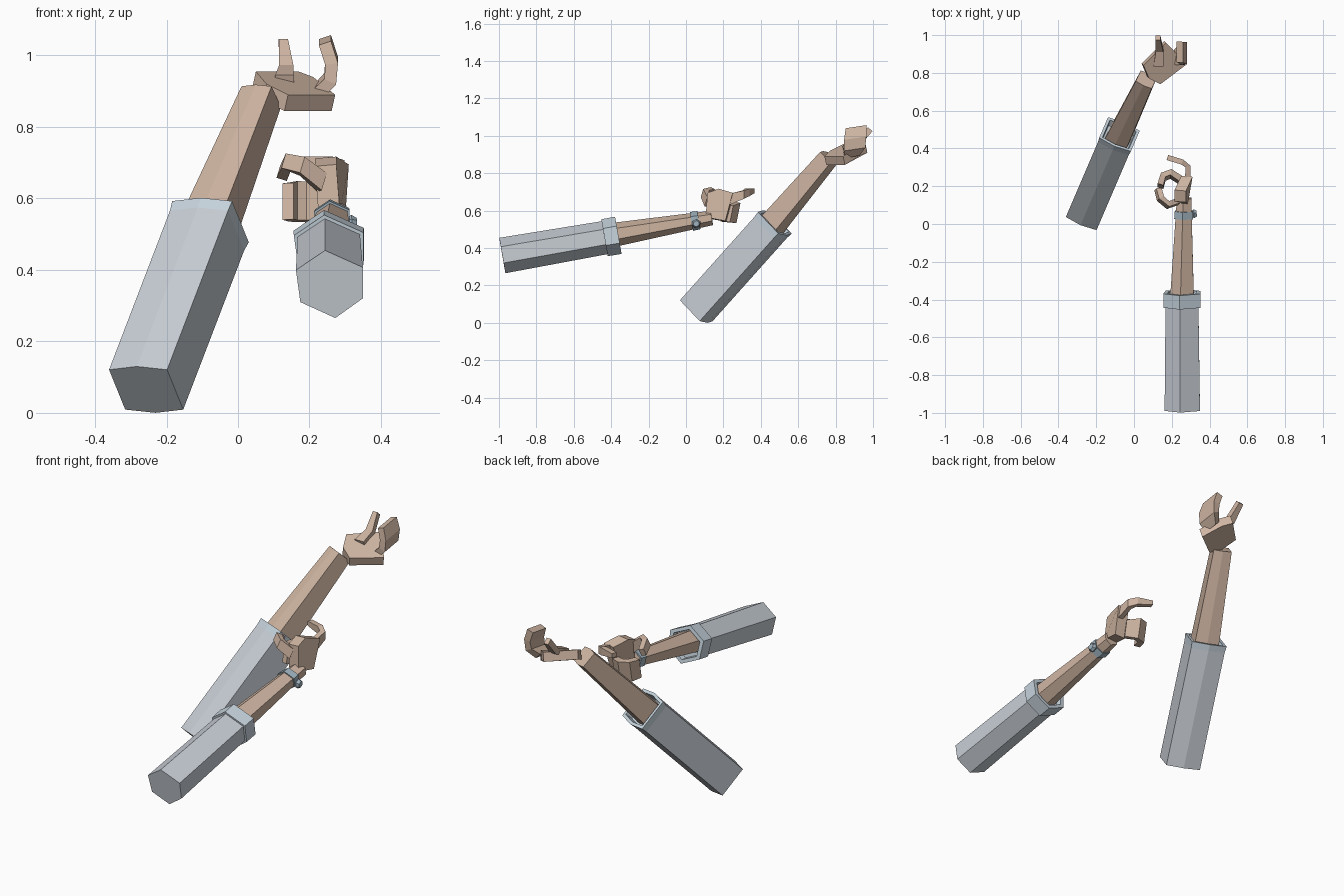
import bpy, bmesh
from mathutils import Vector

if "Cube" in bpy.data.objects:
    bpy.data.objects.remove(bpy.data.objects["Cube"])


def material(name, r, g, b):
    m = bpy.data.materials.new(name)
    m.use_nodes = True
    m.diffuse_color = (r, g, b, 1)
    m.node_tree.nodes["Principled BSDF"].inputs["Base Color"].default_value = (r, g, b, 1)
    return m


SKIN = material("skin", .62, .46, .36)
SLEEVE = material("sleeve_grey", .58, .62, .67)
CUFF = material("cuff_pale_blue", .57, .66, .73)
BAND = material("band_blue_grey", .36, .46, .53)

# Unit cross-sections as (side, up) pairs
BOXY = [(-.95, .86), (0, 1), (.95, .86), (.95, -.86), (0, -1), (-.95, -.86)]
HEX = [(-1, .42), (-.15, 1), (.95, .5), (.95, -.42), (.15, -1), (-.87, -.53)]
RECT = [(-1, 1), (1, 1), (1, -1), (-1, -1)]


def loft(name, rings, mats, pick=lambda i: 0, closed=False):
    """Skin a list of point rings; pick gives the colour of each section."""
    bm = bmesh.new()
    vs = [[bm.verts.new(p) for p in ring] for ring in rings]
    n = len(vs[0])
    pairs = list(zip(vs, vs[1:]))
    if closed:
        pairs.append((vs[-1], vs[0]))
    else:
        bm.faces.new(vs[0][::-1])
        bm.faces.new(vs[-1]).material_index = pick(len(pairs) - 1)
    for i, (a, b) in enumerate(pairs):
        for k in range(n):
            j = (k + 1) % n
            bm.faces.new((a[k], a[j], b[j], b[k])).material_index = pick(i)
    bmesh.ops.recalc_face_normals(bm, faces=bm.faces)
    me = bpy.data.meshes.new(name)
    bm.to_mesh(me)
    bm.free()
    for m in mats:
        me.materials.append(m)
    ob = bpy.data.objects.new(name, me)
    bpy.context.collection.objects.link(ob)
    return ob


class Axis:
    """Straight limb axis with a horizontal side vector."""

    def __init__(self, start, end):
        self.start, self.end = Vector(start), Vector(end)
        self.length = (self.end - self.start).length
        self.d = (self.end - self.start).normalized()
        self.u = self.d.cross(Vector((0, 0, 1))).normalized()
        self.v = self.u.cross(self.d)

    def ring(self, dist, size, shape):
        c = self.start + self.d * dist
        return [c + (self.u * a + self.v * b) * size for a, b in shape]


def digit(name, path, side, widths, thick):
    """Bent rectangular finger, wide along the side vector."""
    pts = [Vector(p) for p in path]
    side = Vector(side).normalized()
    rings = []
    for i, p in enumerate(pts):
        t = (pts[min(i + 1, len(pts) - 1)] - pts[max(i - 1, 0)]).normalized()
        n = t.cross(side).normalized()
        rings.append([p + side * a * widths[i] + n * b * thick for a, b in RECT])
    return loft(name, rings, [SKIN])


def slab(name, corners, offset):
    off = Vector(offset)
    return loft(name, [[Vector(c) for c in corners],
                       [Vector(c) + off for c in corners]], [SKIN])


# Raised arm: sleeve with a pale, hollow opening
ax = Axis((-.257, .055, .065), (-.077, .475, .535))
L = ax.length
loft("raised_sleeve", [ax.ring(t, s, BOXY) for t, s in
     ((0, .093), (L - .035, .093), (L, .096), (L, .08), (L - .04, .075))],
     [SLEEVE, CUFF], lambda i: int(i > 0))

# Raised arm: forearm
ax = Axis((-.09, .44, .5), (.065, .765, .885))
loft("raised_forearm", [ax.ring(0, .067, BOXY), ax.ring(ax.length, .049, BOXY)], [SKIN])

# Raised arm: open hand
slab("raised_palm", [(.05, .84, .955), (.17, .96, .955), (.21, .92, .94),
                     (.272, .84, .89), (.14, .74, .89), (.08, .77, .92)],
     (-.01, .01, -.045))
digit("raised_thumb", [(.13, .84, .93), (.135, .92, .96), (.127, .985, 1.035)],
      (1, 0, 0), (.026, .02, .013), .016)
digit("raised_fingers", [(.225, .885, .9), (.258, .9, .935), (.262, .905, .985),
                         (.243, .91, 1.043)],
      (0, 1, .15), (.04, .058, .06, .056), .018)

# Level arm: sleeve and its wider cuff
ax = Axis((.258, -.982, .36), (.256, -.362, .468))
L = ax.length
loft("level_sleeve", [ax.ring(0, .096, HEX), ax.ring(L - .04, .089, HEX)], [SLEEVE])
loft("level_cuff", [ax.ring(t, s, HEX) for t, s in
     ((L - .075, .085), (L - .075, .1), (L, .101), (L, .08), (L - .03, .076))], [CUFF])

# Level arm: forearm
ax = Axis((.255, -.42, .465), (.266, .138, .561))
L = ax.length
loft("level_forearm", [ax.ring(0, .066, HEX), ax.ring(L, .039, HEX)], [SKIN])

# Level arm: wrist band with a knob
loft("wrist_band", [ax.ring(t, s, HEX) for t, s in
     ((L - .11, .038), (L - .11, .051), (L - .07, .049), (L - .07, .036))],
     [BAND], closed=True)
knob = Axis((.305, .053, .53), (.332, .055, .53))
loft("band_knob", [knob.ring(0, .016, HEX), knob.ring(.012, .024, HEX),
                   knob.ring(knob.length, .016, HEX)], [BAND])

# Level arm: pointing hand
slab("level_palm", [(.215, .12, .69), (.215, .18, .712), (.25, .255, .69),
                    (.24, .215, .54), (.225, .11, .56)], (.06, -.005, .005))
digit("level_index", [(.235, .12, .645), (.18, .1, .69), (.14, .135, .7), (.127, .185, .67)],
      (.3, .3, 1), (.026, .024, .022, .018), .015)
digit("level_thumb", [(.285, .23, .66), (.285, .305, .685), (.255, .328, .698),
                      (.177, .352, .705)],
      (0, 0, 1), (.03, .022, .02, .012), .014)
digit("level_fingers", [(.25, .23, .585), (.195, .265, .59), (.155, .25, .592),
                        (.14, .2, .592)],
      (0, .2, 1), (.045, .055, .056, .052), .016)
